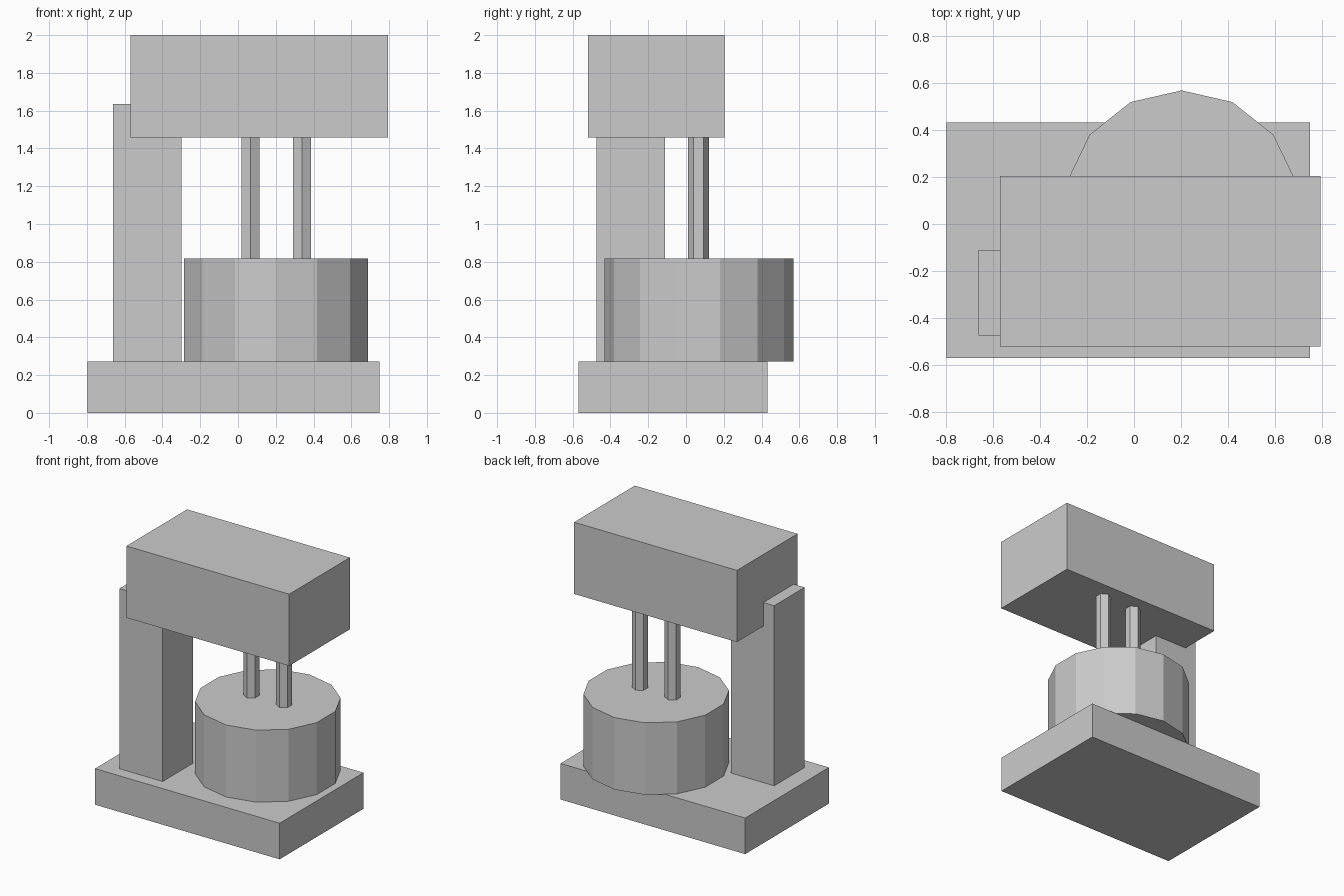
import bpy, bmesh
from mathutils import Matrix, Vector

if "Cube" in bpy.data.objects:
    bpy.data.objects.remove(bpy.data.objects["Cube"])


def make(name, bm):
    mesh = bpy.data.meshes.new(name)
    bm.to_mesh(mesh)
    bm.free()
    obj = bpy.data.objects.new(name, mesh)
    bpy.context.collection.objects.link(obj)
    return obj


def box(name, lo, hi):
    lo, hi = Vector(lo), Vector(hi)
    bm = bmesh.new()
    m = Matrix.Translation((lo + hi) / 2) @ Matrix.Diagonal((*(hi - lo), 1))
    bmesh.ops.create_cube(bm, size=1, matrix=m)
    return make(name, bm)


def prism(name, x, y, radius, z0, z1, sides):
    # Flat-sided cylinder with a corner pointing along +y
    bm = bmesh.new()
    m = (Matrix.Translation((x, y, (z0 + z1) / 2))
         @ Matrix.Rotation(1.5707963, 4, 'Z'))
    bmesh.ops.create_cone(bm, cap_ends=True, segments=sides, radius1=radius,
                          radius2=radius, depth=z1 - z0)
    v = max(bm.verts, key=lambda p: p.co.y)
    # Align the first corner with +y whatever the primitive's start angle
    turn = Matrix.Rotation(Vector((v.co.x, v.co.y)).angle_signed(Vector((0, 1))) * -1, 4, 'Z')
    m = Matrix.Translation((x, y, (z0 + z1) / 2)) @ turn
    bmesh.ops.transform(bm, matrix=m, verts=bm.verts)
    return make(name, bm)


BASE_TOP, BOWL_TOP, HEAD_BOTTOM = 0.273, 0.818, 1.457

# Base plate, upright column and motor head
box("base", (-0.798, -0.57, 0), (0.748, 0.432, BASE_TOP))
box("column", (-0.661, -0.475, BASE_TOP), (-0.298, -0.111, 1.636))
box("head", (-0.57, -0.52, HEAD_BOTTOM), (0.793, 0.205, 2.0))

# Mixing bowl
prism("bowl", 0.202, 0.068, 0.5, BASE_TOP, BOWL_TOP, 14)

# Pair of beaters between head and bowl
for name, x in (("left_beater", 0.066), ("right_beater", 0.339)):
    prism(name, x, 0.066, 0.0545, BOWL_TOP - 0.05, HEAD_BOTTOM + 0.03, 6)
